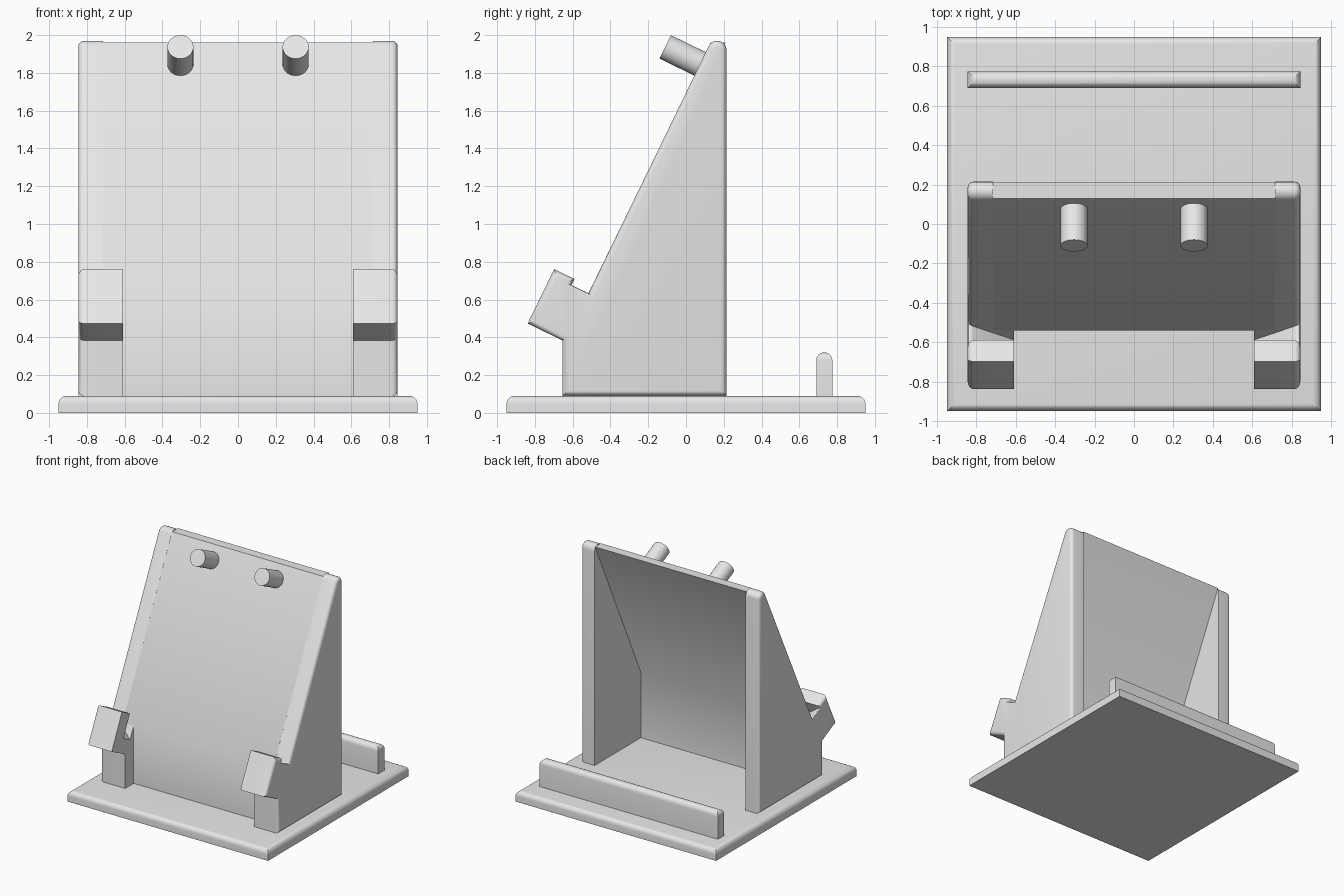
import bpy, bmesh, math
from mathutils import Vector

cube = bpy.data.objects.get("Cube")
if cube:
    bpy.data.objects.remove(cube, do_unlink=True)

grey = bpy.data.materials.new("plain grey")
grey.use_nodes = True
colour = (0.8, 0.8, 0.8, 1)
grey.diffuse_color = colour
grey.node_tree.nodes["Principled BSDF"].inputs["Base Color"].default_value = colour


def finish(bm, name):
    """Turn a bmesh into a smooth-by-angle object."""
    bmesh.ops.recalc_face_normals(bm, faces=bm.faces[:])
    mesh = bpy.data.meshes.new(name)
    bm.to_mesh(mesh)
    bm.free()
    mesh.materials.append(grey)
    mesh.shade_smooth()
    mesh.set_sharp_from_angle(angle=math.radians(30))
    obj = bpy.data.objects.new(name, mesh)
    bpy.context.collection.objects.link(obj)
    return obj


def round_edges(bm, edges, radius, segments=5):
    bmesh.ops.bevel(bm, geom=edges, offset=radius, segments=segments,
                    profile=0.5, affect='EDGES', clamp_overlap=False)


def loft(name, x0, profile0, x1, profile1, radius=0):
    """Solid between two (y, z) profiles; the rim at x0 can be rounded."""
    bm = bmesh.new()
    a = [bm.verts.new((x0, *p)) for p in profile0]
    b = [bm.verts.new((x1, *p)) for p in profile1]
    cap = bm.faces.new(a)
    bm.faces.new(b[::-1])
    for i in range(len(a)):
        j = (i + 1) % len(a)
        bm.faces.new((a[i], b[i], b[j], a[j]))
    bmesh.ops.recalc_face_normals(bm, faces=bm.faces[:])
    if radius:
        round_edges(bm, list(cap.edges), radius)
    return finish(bm, name)


def slab(name, half_x, y0, y1, z0, z1, radius):
    """Box whose top edges are rounded."""
    bm = bmesh.new()
    bmesh.ops.create_cube(bm, size=1)
    for v in bm.verts:
        v.co = (v.co.x * 2 * half_x, y0 + (v.co.y + 0.5) * (y1 - y0),
                z0 + (v.co.z + 0.5) * (z1 - z0))
    top = [e for e in bm.edges if all(v.co.z > z1 - 0.001 for v in e.verts)]
    round_edges(bm, top, radius)
    return finish(bm, name)


# Base plate and rear stop bar
BASE = 0.09
slab("base_plate", 0.95, -0.95, 0.95, 0, BASE, 0.04)
slab("rear_stop_bar", 0.845, 0.69, 0.775, BASE - 0.01, 0.32, 0.041)

# Leaning direction of the rest and the direction out of it, in (y, z)
up = Vector((0.4375, 0.899)).normalized()
out = Vector((-up.y, up.x))
seat = Vector((-0.51, 0.645))

# Bent back rest
PANEL_IN, PANEL_OUT, HOOK_IN = 0.715, 0.845, 0.61
rest = [(-0.54, BASE), (-0.54, 0.585), (0.13, 1.96), (0.21, 1.96),
        (-0.41, 0.65), (-0.41, BASE)]
loft("back_rest", -PANEL_IN, rest, PANEL_IN, rest)


def hook_points(depth):
    """Slot floor, lip and underside; depth lowers the slot floor."""
    lip = seat + out * 0.1 + up * 0.022
    lip_front = lip + out * 0.12
    lip_foot = lip_front - up * 0.32
    return [seat - up * depth, seat + out * 0.1 - up * depth, lip, lip_front,
            lip_foot, lip_foot - out * 0.204, Vector((-0.655, BASE))]


def panel_profile(depth):
    lean = math.atan2(out.y, out.x)
    tip = [(0.165 + 0.05 * math.cos(lean * i / 8),
            1.92 + 0.05 * math.sin(lean * i / 8)) for i in range(9)]
    return [(0.215, BASE)] + tip + hook_points(depth)


def hook_profile(depth):
    return [(-0.5, BASE), (-0.5, 0.55), seat - up * 0.045] + hook_points(depth)


# Side panels, with the hooks widened inwards and their slot floors sloping
for side, s in (("left", 1), ("right", -1)):
    loft(side + "_side_panel", s * PANEL_OUT, panel_profile(0),
         s * PANEL_IN, panel_profile(0.1), radius=0.03)
    loft(side + "_front_hook", s * PANEL_IN, hook_profile(0.1),
         s * HOOK_IN, hook_profile(0.18))

    # Upper peg, square to the rest
    bm = bmesh.new()
    bmesh.ops.create_cone(bm, cap_ends=True, segments=40, radius1=0.069,
                          radius2=0.069, depth=0.24)
    peg = finish(bm, side + "_peg")
    axis = Vector((0, out.x, out.y))
    peg.rotation_euler = axis.to_track_quat('Z', 'Y').to_euler()
    peg.location = Vector((s * 0.305, -0.11, 1.9375)) - axis * 0.12
